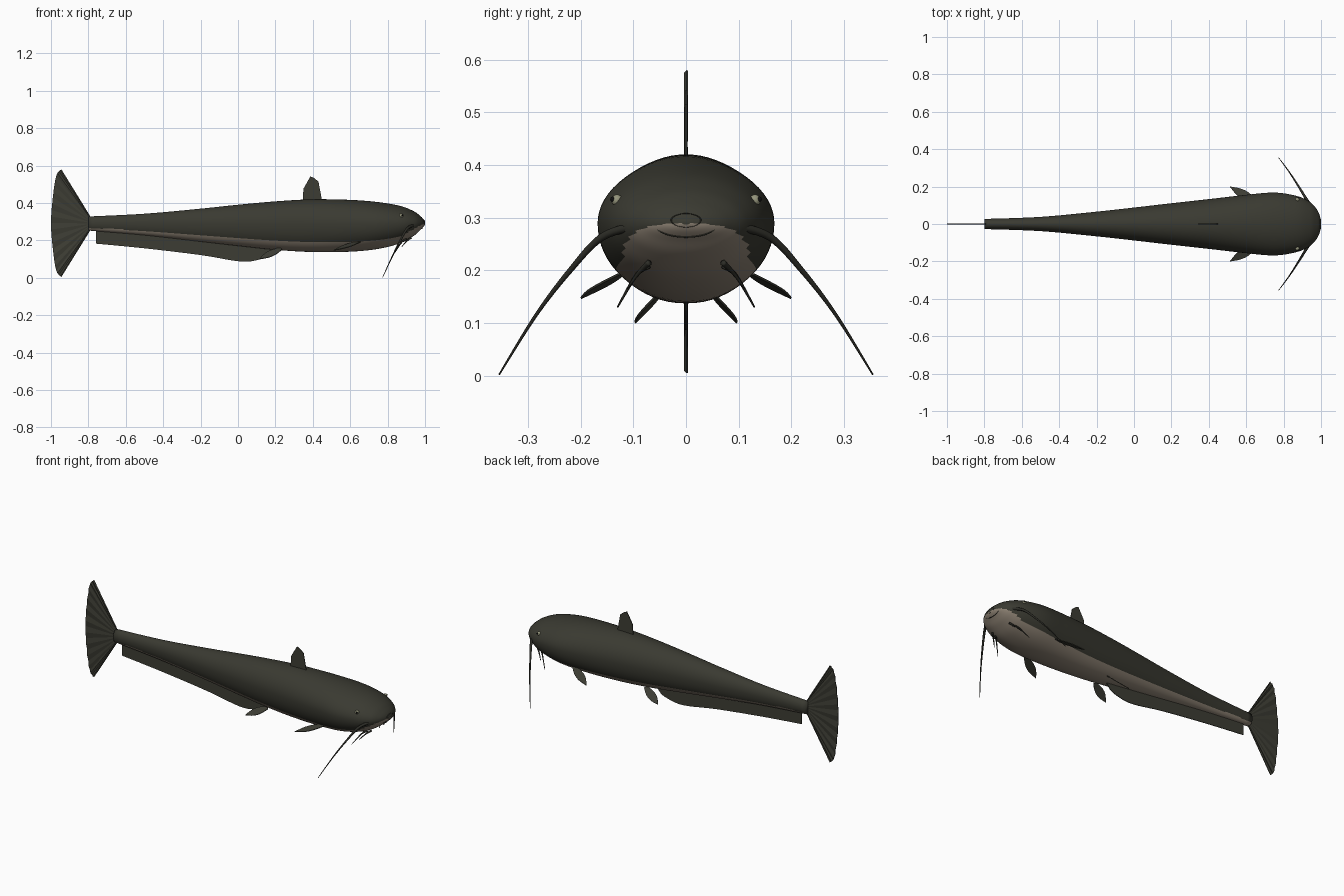
import bpy, math
from mathutils import Vector

if "Cube" in bpy.data.objects:
    bpy.data.objects.remove(bpy.data.objects["Cube"])

def material(name, rgb):
    m = bpy.data.materials.new(name)
    m.diffuse_color = (*rgb, 1)
    m.use_nodes = True
    m.node_tree.nodes["Principled BSDF"].inputs["Base Color"].default_value = m.diffuse_color
    return m

DARK = material("dark olive skin", (0.042, 0.042, 0.031))
BELLY = material("pale belly", (0.27, 0.225, 0.175))
FIN = material("fin olive", (0.046, 0.046, 0.034))
BARBEL = material("barbel dark", (0.026, 0.026, 0.02))
EYE = material("eye grey", (0.30, 0.30, 0.20))
PUPIL = material("pupil black", (0.005, 0.005, 0.005))

def make(name, verts, faces, mats, smooth=True, thick=0):
    me = bpy.data.meshes.new(name)
    me.from_pydata([tuple(v) for v in verts], [], faces)
    for m in mats:
        me.materials.append(m)
    ob = bpy.data.objects.new(name, me)
    bpy.context.collection.objects.link(ob)
    for p in me.polygons:
        p.use_smooth = smooth
    if thick:
        s = ob.modifiers.new("thickness", 'SOLIDIFY')
        s.thickness, s.offset = thick, 0
    return ob

def spline(pts, n):
    """Catmull-Rom through tuples of any size."""
    out = []
    for i in range(len(pts) - 1):
        a, b, c, d = pts[max(i-1, 0)], pts[i], pts[i+1], pts[min(i+2, len(pts)-1)]
        for k in range(n):
            t = k / n
            out.append(tuple(0.5*(2*q + (r-p)*t + (2*p-5*q+4*r-s)*t*t + (3*q-p-3*r+s)*t**3)
                             for p, q, r, s in zip(a, b, c, d)))
    return out + [pts[-1]]

# Body: stations of x, top z, bottom z, half width
ZC = 0.29
stations = [(-0.80, .328, .253, .027), (-0.5, .343, .228, .038), (-0.2, .370, .194, .066),
            (0.0, .391, .171, .088), (0.2, .409, .150, .111), (0.4, .420, .138, .133),
            (0.6, .417, .140, .156), (0.75, .405, .155, .168), (0.87, .384, .186, .150),
            (0.94, .356, .225, .118), (0.975, .331, .256, .082), (0.993, .311, .274, .045),
            (1.0, .293, .287, .008)]
rings, N = spline(stations, 6), 64
verts, faces = [], []
for x, top, bot, w in rings:
    for k in range(N):
        a = 2 * math.pi * k / N
        c, s = math.cos(a), math.sin(a)
        if s < 0:  # slightly fuller underside
            c = math.copysign(abs(c) ** 0.9, c)
            z = ZC - abs(s) ** 0.95 * (ZC - bot)
        else:
            z = ZC + s * (top - ZC)
        verts.append((x, w * c, z))
for i in range(len(rings) - 1):
    for k in range(N):
        k2 = (k + 1) % N
        faces.append((i*N + k, i*N + k2, (i+1)*N + k2, (i+1)*N + k))
faces += [tuple(range(N))[::-1], tuple((len(rings)-1)*N + k for k in range(N))]
body = make("body", verts, faces, [DARK, BELLY])
for p in body.data.polygons:  # pale underside rises towards the mouth
    i = p.vertices[0] // N
    if p.index < (len(rings) - 1) * N:
        x, top, bot, w = rings[i]
        limit = 0.64 * math.sqrt(max(0, min(1, (1 - x) / 0.15)))
        p.material_index = int((ZC - p.center.z) / (ZC - bot + 1e-6) > limit)

# Tail fin: pleated fan
edge = spline([(-.945, .58), (-.972, .545), (-.99, .43), (-1.0, .293),
               (-.99, .155), (-.972, .04), (-.945, .005)], 4)
n = len(edge)
verts, faces = [], []
for i, (x, z) in enumerate(edge):
    t = i / (n - 1)
    verts += [(-0.79, 0, .328 - .073 * t), (x, .0025 * (-1) ** i, z)]
    if i:
        faces.append((2*i - 2, 2*i - 1, 2*i + 1, 2*i))
make("tail_fin", verts, faces, [FIN], False, 0.003)

# Dorsal fin
outline = [(.345, .40), (.35, .477), (.387, .542), (.405, .535), (.43, .515), (.452, .40)]
make("dorsal_fin", [(x, 0, z) for x, z in outline], [tuple(range(6))], [FIN], False, 0.004)

# Long anal fin: strip from inside the belly to its lower edge
low = spline([(-.76, .183, .27), (-.5, .158, .25), (-.2, .122, .215), (-.03, .093, .19),
              (.05, .087, .18), (.11, .097, .175), (.16, .115, .17), (.19, .15, .165)], 4)
verts, faces = [], []
for i, (x, z, zt) in enumerate(low):
    verts += [(x, 0, zt), (x, 0, z)]
    if i:
        faces.append((2*i - 2, 2*i - 1, 2*i + 1, 2*i))
make("anal_fin", verts, faces, [FIN], False, 0.004)

def leaf_fin(name, base, tip, width):
    base, tip = Vector(base), Vector(tip)
    d = tip - base
    side = d.cross(Vector((1, 0, 0))).cross(d).normalized()
    side = (side + Vector((0, 0, 0.25))).normalized()  # slight twist
    verts, faces = [], []
    for i in range(9):
        t = i / 8
        h = width * (0.25 + 0.75 * math.sin(math.pi * min(1, t * 0.8 + 0.05))) * (1 - t ** 4)
        c = base + d * t
        verts += [c + side * h / 2, c - side * h / 2]
        if i:
            faces.append((2*i - 2, 2*i - 1, 2*i + 1, 2*i))
    make(name, verts, faces, [FIN], False, 0.004)

def barbel(name, pts, r0, r1):
    path = [Vector(p) for p in spline(pts, 6)]
    m, verts, faces = 8, [], []
    for i, p in enumerate(path):
        d = (path[min(i+1, len(path)-1)] - path[max(i-1, 0)]).normalized()
        u = d.cross(Vector((1, 0, 0))).normalized()
        v = d.cross(u)
        r = r0 + (r1 - r0) * i / (len(path) - 1)
        for k in range(m):
            a = 2 * math.pi * k / m
            verts.append(p + (u * math.cos(a) + v * math.sin(a)) * r)
            if i:
                k2 = (k + 1) % m
                faces.append(((i-1)*m + k, (i-1)*m + k2, i*m + k2, i*m + k))
    faces += [tuple(range(m))[::-1], tuple((len(path)-1)*m + k for k in range(m))]
    make(name, verts, faces, [BARBEL])

def ball(name, loc, r, mat):
    bpy.ops.mesh.primitive_uv_sphere_add(segments=16, ring_count=10, radius=r, location=loc)
    ob = bpy.context.object
    ob.name = name
    ob.data.materials.append(mat)
    bpy.ops.object.shade_smooth()

# Paired parts
for s, side in ((1, "left"), (-1, "right")):
    leaf_fin(side + "_pectoral_fin", (.65, s*.122, .194), (.512, s*.20, .147), .05)
    leaf_fin(side + "_pelvic_fin", (.23, s*.05, .157), (.115, s*.097, .1), .05)
    barbel(side + "_long_barbel", [(.945, s*.095, .284), (.905, s*.16, .263), (.868, s*.22, .2),
                                   (.825, s*.285, .115), (.773, s*.355, .002)], .009, .0015)
    barbel(side + "_chin_barbel_outer", [(.90, s*.072, .208), (.875, s*.095, .19),
                                         (.835, s*.13, .13)], .006, .0015)
    barbel(side + "_chin_barbel_inner", [(.925, s*.07, .215), (.90, s*.09, .195),
                                         (.875, s*.112, .165)], .006, .0015)
    ball(side + "_eye", (.873, s*.131, .333), .011, EYE)
    ball(side + "_pupil", (.877, s*.139, .335), .005, PUPIL)

# Lips: thin oval rings around the snout
for name, x, w, h, z in (("outer_lip", .984, .059, .025, .288), ("inner_lip", .996, .028, .013, .295)):
    bpy.ops.mesh.primitive_torus_add(major_segments=40, minor_segments=8, major_radius=1,
                                     minor_radius=.05, location=(x, 0, z), rotation=(0, math.pi/2, 0))
    ob = bpy.context.object
    ob.name = name
    ob.scale = (h, w, .05)
    ob.data.materials.append(DARK)
    bpy.ops.object.shade_smooth()
